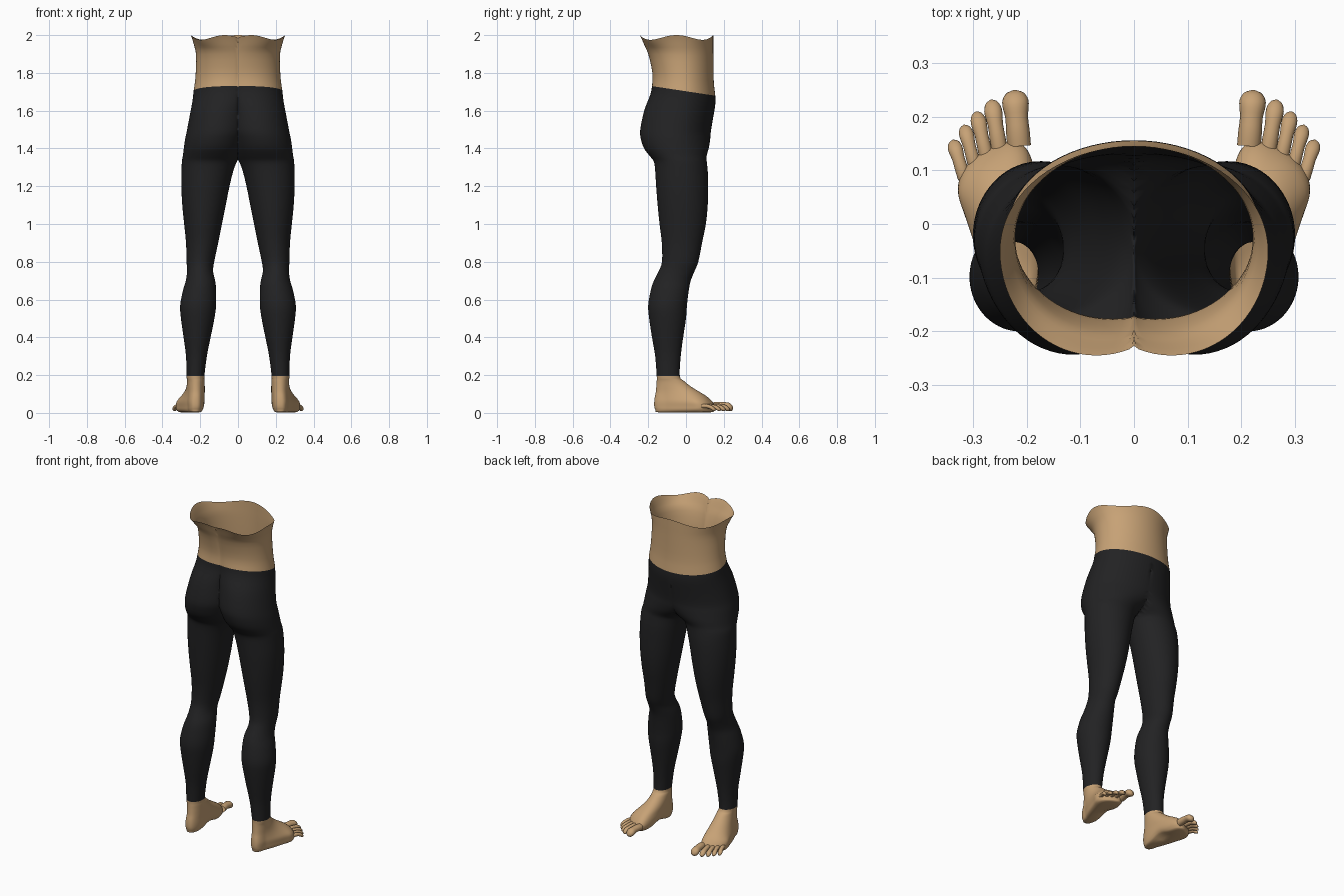
import bpy, math
from mathutils import Vector

if "Cube" in bpy.data.objects:
    bpy.data.objects.remove(bpy.data.objects["Cube"])

SIDES, STEPS = 72, 3


def material(name, rgb):
    m = bpy.data.materials.new(name)
    m.diffuse_color = (*rgb, 1)
    m.use_nodes = True
    m.node_tree.nodes["Principled BSDF"].inputs["Base Color"].default_value = m.diffuse_color
    return m


skin = material("skin tan", (0.57, 0.36, 0.18))
cloth = material("legging black", (0.016, 0.016, 0.017))

# Section rows for one side: height, inner x, outer x, rear y, toe-side y
foot_rows = [
    (.001, .222, .228, -.03, -.02),
    (.003, .192, .258, -.148, .125),
    (.015, .182, .270, -.162, .140),
    (.035, .178, .272, -.168, .145),
    (.060, .177, .273, -.168, .130),
    (.085, .177, .271, -.165, .105),
    (.110, .176, .270, -.160, .070),
    (.140, .176, .270, -.157, .025),
    (.170, .177, .270, -.155, -.012),
    (.195, .178, .272, -.155, -.033),
]
leg_rows = [
    (.30, .165, .275, -.163, -.028),
    (.40, .145, .288, -.180, -.015),
    (.50, .125, .302, -.195, .000),
    (.57, .116, .306, -.200, .005),
    (.65, .116, .291, -.186, .015),
    (.70, .121, .276, -.170, .025),
    (.75, .132, .270, -.145, .045),
    (.80, .126, .272, -.127, .065),
    (.90, .105, .275, -.128, .085),
    (1.00, .085, .285, -.140, .105),
    (1.10, .065, .295, -.150, .115),
    (1.20, .045, .300, -.158, .117),
    (1.28, .025, .299, -.163, .115),
    (1.33, .006, .297, -.170, .110),
]
# Hip rows: height, front inner x, rear inner x, outer x, rear y, front y
# (a negative inner x makes the two halves merge across the middle)
hip_rows = [
    (1.36, -.02, -.006, .292, -.192, .109),
    (1.40, -.10, -.020, .287, -.222, .120),
    (1.45, -.20, -.035, .280, -.239, .128),
    (1.50, -.25, -.050, .270, -.242, .132),
    (1.60, -.25, -.065, .253, -.220, .145),
    (1.68, -.24, -.110, .240, -.190, .155),
    (1.73, -.235, -.14, .235, -.180, .155),
    (1.80, -.225, -.15, .225, -.178, .147),
    (1.90, -.222, -.14, .222, -.200, .145),
    (1.95, -.235, -.12, .235, -.224, .145),
    (1.9875, -.25, -.11, .250, -.245, .145),
]
rows = [(z, a, a, b, c, d) for z, a, b, c, d in foot_rows + leg_rows] + hip_rows


def smooth_rows(pts, steps):
    """Catmull-Rom rows; original row i lands at index i * steps."""
    out = []
    for i in range(len(pts) - 1):
        p0, p1 = pts[max(i - 1, 0)], pts[i]
        p2, p3 = pts[i + 1], pts[min(i + 2, len(pts) - 1)]
        for s in range(steps):
            t = s / steps
            out.append(tuple(
                b + .5 * t * (c - a + t * (2 * a - 5 * b + 4 * c - d + t * (3 * (b - c) + d - a)))
                for a, b, c, d in zip(p0, p1, p2, p3)))
    return out + [pts[-1]]


def ramp(v, lo, hi):
    t = min(max((v - lo) / (hi - lo), 0), 1)
    return t * t * (3 - 2 * t)


def ring(row):
    z0, xf, xb, xo, yb, yf = row
    flat = 1 - ramp(z0, .05, .17)              # how foot-like this section is
    pts = []
    for k in range(SIDES):
        t = 2 * math.pi * k / SIDES
        e = 1 - .25 * flat
        co = math.copysign(abs(math.cos(t)) ** e, math.cos(t))
        si = math.copysign(abs(math.sin(t)) ** e, math.sin(t))
        xi = xf if si >= 0 else xb
        x = (xo + xi) / 2 + (xo - xi) / 2 * co
        y = (yf + yb) / 2 + (yf - yb) / 2 * si
        z = z0
        if flat > 0:
            # Foot widens and turns outward toward the slanted toe line
            w = flat * min(max((y + .11) / .23, 0), 1)
            x = .225 + (x - .225) * (1 + .8 * w) + .039 * w
            y -= .45 * (x - .262) * ramp(y, .0, .12) * flat
            # Raised inner arch under the sole
            arch = math.exp(-((y + .01) / .06) ** 2) * (1 - ramp(x, .19, .26))
            z += .022 * arch * (1 - ramp(z0, .01, .09))
        # Waistband dips at the front; the open rim is wavy
        tilt = ramp(z0, 1.42, 1.73) * (1 - ramp(z0, 1.75, 1.97))
        z -= .05 * tilt * (y + .18) / .33
        z += .0125 * math.cos(4 * t) * ramp(z0, 1.92, 1.9875)
        pts.append((max(x, 0), y, max(z, 0)))
    return pts


def make(name, verts, faces, mat):
    me = bpy.data.meshes.new(name)
    me.from_pydata(verts, [], faces)
    me.materials.append(mat)
    for p in me.polygons:
        p.use_smooth = True
    ob = bpy.data.objects.new(name, me)
    bpy.context.collection.objects.link(ob)
    mir = ob.modifiers.new("mirror", 'MIRROR')
    mir.merge_threshold = .0005
    return ob


def loft(name, rings, mat, cap=False):
    n = len(rings[0])
    verts = [p for r in rings for p in r]
    faces = []
    for i in range(len(rings) - 1):
        for k in range(n):
            k2 = (k + 1) % n
            f = (i * n + k, i * n + k2, (i + 1) * n + k2, (i + 1) * n + k)
            # Leave out walls lying on the centre plane
            if any(verts[v][0] > 1e-6 for v in f):
                faces.append(f)
    if cap:
        faces.append(tuple(reversed(range(n))))
    return make(name, verts, faces, mat)


rings = [ring(r) for r in smooth_rows(rows, STEPS)]
ankle = (len(foot_rows) - 1) * STEPS
belt = (len(foot_rows) + len(leg_rows) + 6) * STEPS

loft("feet", rings[:ankle + 1], skin, cap=True)
loft("leggings", rings[ankle:belt + 1], cloth)
loft("waist", rings[belt:], skin)

# Toes: base x, base y, tip x, tip y, radius
toes = [
    ("big_toes", .214, .145, .223, .250, .0245),
    ("second_toes", .250, .135, .266, .232, .0165),
    ("middle_toes", .274, .120, .294, .210, .0145),
    ("fourth_toes", .296, .105, .317, .185, .0135),
    ("little_toes", .316, .085, .338, .157, .0135),
]
profile = [(0, .9), (.25, .9), (.5, .86), (.68, .98), (.8, 1), (.9, .82), (.96, .55), (1, .04)]
for name, bx, by, tx, ty, r in toes:
    base, tip = Vector((bx, by, .036)), Vector((tx, ty, r * .85 + .003))
    side = Vector((ty - by, bx - tx, 0)).normalized()
    tube = []
    for u, s in smooth_rows(profile, 2):
        c = base.lerp(tip, u)
        c.z += .008 * math.sin(math.pi * u)     # knuckle bend
        tube.append([tuple(c + side * (-r * s * math.cos(a)) + Vector((0, 0, r * .9 * s * math.sin(a))))
                     for a in (-2 * math.pi * k / 16 for k in range(16))])
    loft(name, tube, skin)
